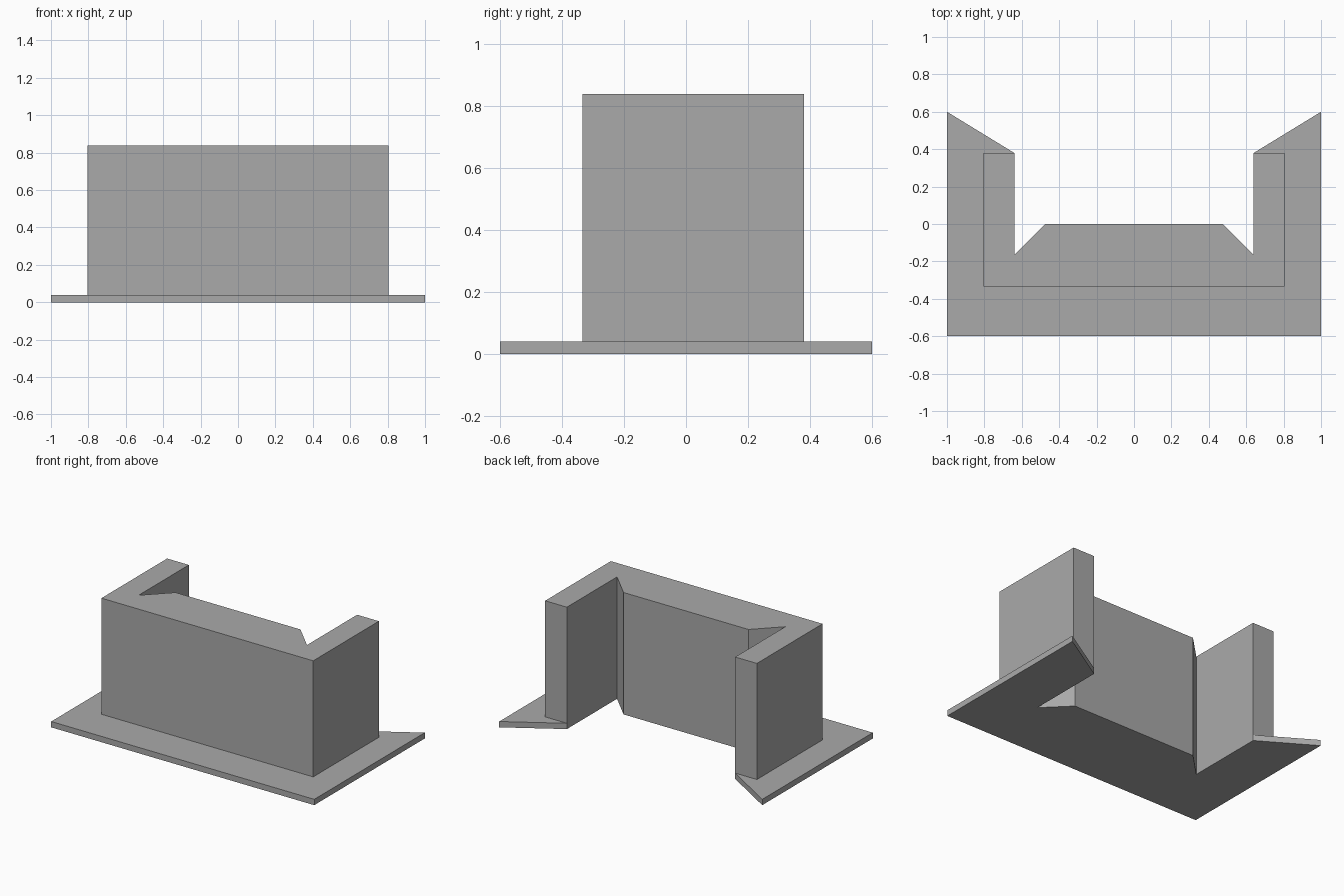
import bpy
import bmesh

if "Cube" in bpy.data.objects:
    bpy.data.objects.remove(bpy.data.objects["Cube"], do_unlink=True)

# One plain grey for the whole model
GREY = (0.4, 0.4, 0.4, 1.0)
grey = bpy.data.materials.new("plain grey")
grey.use_nodes = True
grey.diffuse_color = GREY
grey.node_tree.nodes["Principled BSDF"].inputs["Base Color"].default_value = GREY


def mirrored(half):
    """Close a right-half outline with its mirror image across x = 0."""
    return half + [(-x, y) for x, y in reversed(half)]


def prism(name, outline, bottom, top):
    """Extrude a flat outline upward into a solid."""
    bm = bmesh.new()
    base = bm.faces.new([bm.verts.new((x, y, bottom)) for x, y in outline])
    walls = bmesh.ops.extrude_face_region(bm, geom=[base], use_keep_orig=True)
    for v in walls["geom"]:
        if isinstance(v, bmesh.types.BMVert):
            v.co.z = top
    bmesh.ops.recalc_face_normals(bm, faces=bm.faces)
    mesh = bpy.data.meshes.new(name)
    bm.to_mesh(mesh)
    bm.free()
    mesh.materials.append(grey)
    obj = bpy.data.objects.new(name, mesh)
    bpy.context.collection.objects.link(obj)
    return obj


# Inner edge shared by both parts: wing end, notch, chamfer to the back wall
inner = [(0.64, 0.38), (0.64, -0.165), (0.475, 0.0)]

# Wide thin flange with slanted wing ends
prism("base_flange", mirrored([(1.0, -0.6), (1.0, 0.6)] + inner), 0.0, 0.04)

# Tall U-shaped wall standing on the flange
prism("u_shaped_wall", mirrored([(0.805, -0.333), (0.805, 0.38)] + inner), 0.04, 0.838)
